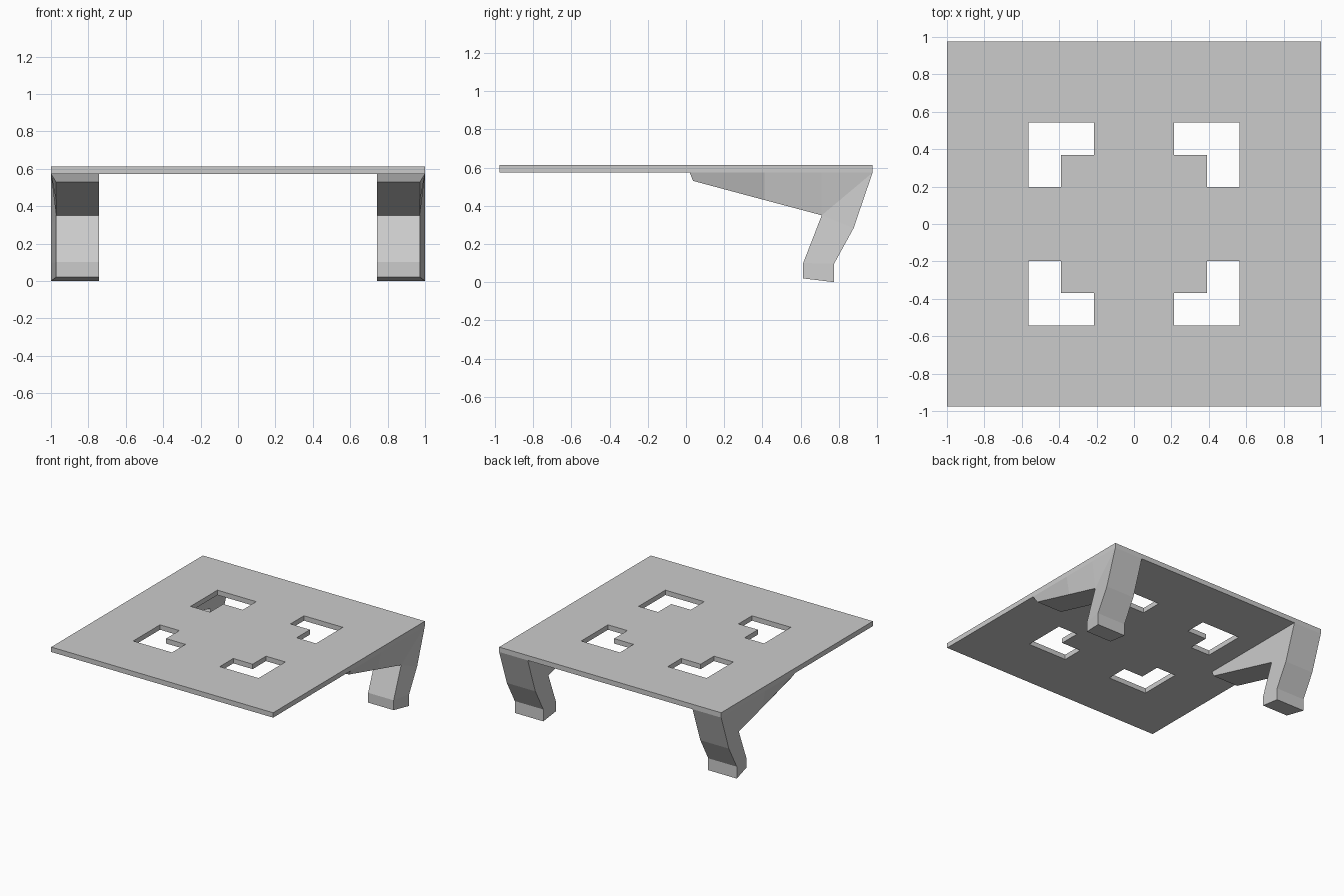
import bpy, bmesh

if "Cube" in bpy.data.objects:
    bpy.data.objects.remove(bpy.data.objects["Cube"])

TOP, UNDER = 0.613, 0.573


def finish(bm, name):
    bmesh.ops.remove_doubles(bm, verts=bm.verts, dist=1e-5)
    bmesh.ops.recalc_face_normals(bm, faces=bm.faces)
    mesh = bpy.data.meshes.new(name)
    bm.to_mesh(mesh)
    bm.free()
    obj = bpy.data.objects.new(name, mesh)
    bpy.context.collection.objects.link(obj)
    return obj


# Table top: one quadrant with an L-shaped opening, mirrored and thickened
xs = [0, 0.215, 0.39, 0.565, 1.0]
ys = [0, 0.197, 0.368, 0.542, 0.976]
opening = {(2, 1), (2, 2), (1, 2)}
bm = bmesh.new()
for i in range(4):
    for j in range(4):
        if (i, j) not in opening:
            x0, x1, y0, y1 = xs[i], xs[i + 1], ys[j], ys[j + 1]
            bm.faces.new([bm.verts.new((x, y, TOP)) for x, y in
                          ((x0, y0), (x1, y0), (x1, y1), (x0, y1))])
bmesh.ops.remove_doubles(bm, verts=bm.verts, dist=1e-5)
for f in bm.faces:
    if f.normal.z < 0:
        f.normal_flip()
mesh = bpy.data.meshes.new("panel")
bm.to_mesh(mesh)
bm.free()
panel = bpy.data.objects.new("panel", mesh)
bpy.context.collection.objects.link(panel)
mirror = panel.modifiers.new("Mirror", "MIRROR")
mirror.use_axis = (True, True, False)
solid = panel.modifiers.new("Thickness", "SOLIDIFY")
solid.thickness = TOP - UNDER
solid.offset = -1

# Bent leg with front brace: matching points along its back and front edges (y, z)
back = [(0.02, UNDER), (0.41, UNDER), (0.71, UNDER), (0.976, UNDER),
        (0.877, 0.283), (0.775, 0.097), (0.775, 0.0)]
front = [(0.037, 0.53), (0.41, 0.43), (0.71, 0.35), (0.71, 0.35),
         (0.71, 0.35), (0.613, 0.1), (0.613, 0.02)]
INNER, OUT_BACK, OUT_FRONT = 0.743, 1.0, 0.973

bm = bmesh.new()
front_unique = list(dict.fromkeys(front))
loop = back + front_unique[::-1]
outer = {p: bm.verts.new((OUT_BACK if p in back else OUT_FRONT, *p)) for p in loop}
inner = {p: bm.verts.new((INNER, *p)) for p in loop}
# Outer side tapers in toward the front edge
for k in range(len(back) - 1):
    corners = dict.fromkeys([back[k], back[k + 1], front[k + 1], front[k]])
    bm.faces.new([outer[p] for p in corners])
# Flat inner side and the surrounding walls
bm.faces.new([inner[p] for p in loop])
for a, b in zip(loop, loop[1:] + loop[:1]):
    bm.faces.new([outer[a], outer[b], inner[b], inner[a]])
legs = finish(bm, "back_legs")
legs.modifiers.new("Mirror", "MIRROR")
